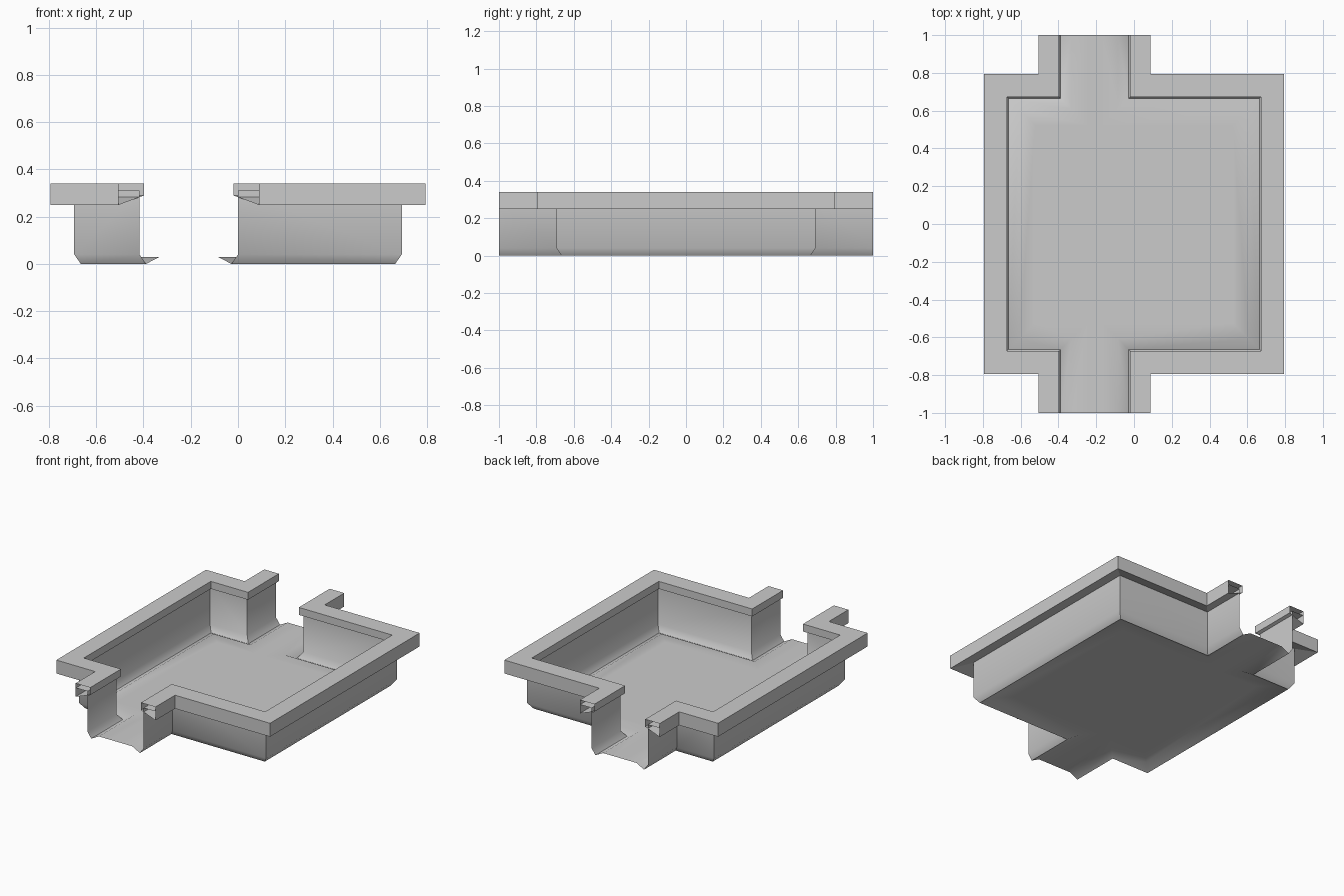
import bpy
import bmesh
import math

if "Cube" in bpy.data.objects:
    bpy.data.objects.remove(bpy.data.objects["Cube"], do_unlink=True)

# One plain stone colour
grey = (0.6, 0.6, 0.6, 1.0)
stone = bpy.data.materials.new("grey stone")
stone.use_nodes = True
stone.diffuse_color = grey
stone.node_tree.nodes["Principled BSDF"].inputs["Base Color"].default_value = grey

CHANNEL = {-1: -0.417, 1: 0.0}   # channel wall x on each side
WALL = 0.693                     # basin wall distance from the centre


def outline(side, channel_inset, basin_inset):
    """Wall line of one half, from the front channel end to the back one."""
    cx = CHANNEL[side] - side * channel_inset
    wx = side * (WALL - basin_inset)
    wy = WALL - basin_inset
    return [(cx, -1), (cx, -wy), (wx, -wy), (wx, wy), (cx, wy), (cx, 1)]


def sweep(bm, side, profile, closed=False):
    """Join the outlines at every (channel inset, basin inset, z) step."""
    rings = [[bm.verts.new((x, y, z)) for x, y in outline(side, c, b)]
             for c, b, z in profile]
    pairs = list(zip(rings, rings[1:]))
    if closed:
        pairs.append((rings[-1], rings[0]))
    for a, b in pairs:
        for i in range(len(a) - 1):
            bm.faces.new((a[i], a[i + 1], b[i + 1], b[i]))
    return rings[-1]


def finish(bm, name):
    mesh = bpy.data.meshes.new(name)
    bm.to_mesh(mesh)
    bm.free()
    mesh.materials.append(stone)
    obj = bpy.data.objects.new(name, mesh)
    bpy.context.collection.objects.link(obj)
    bpy.ops.object.select_all(action='DESELECT')
    obj.select_set(True)
    bpy.context.view_layer.objects.active = obj
    bpy.ops.object.shade_smooth_by_angle(angle=math.radians(45))
    return obj


# Basin: thin sheet with a top flange, walls, a gutter and a raised floor
basin_profile = [(d, d, z) for d, z in (
    (-0.085, 0.31), (0, 0.31), (0, 0.04), (0.028, 0.0), (0.085, 0.03), (0.17, 0.03))]
bm = bmesh.new()
left = sweep(bm, -1, basin_profile)
right = sweep(bm, 1, basin_profile)
floor = bm.faces.new((left[1], right[1], right[4], left[4]))
bm.faces.new((left[0], right[0], right[1], left[1]))
bm.faces.new((left[4], right[4], right[5], left[5]))
for half in (left, right):
    bm.faces.new(half[1:5])
bmesh.ops.recalc_face_normals(bm, faces=bm.faces)
floor.normal_update()
if floor.normal.z < 0:
    bmesh.ops.reverse_faces(bm, faces=bm.faces)
finish(bm, "basin")

# Coping: hollow rim with a sloping underside, open at the channel ends
coping_profile = [(-0.088, -0.1, 0.25), (-0.088, -0.1, 0.34),
                  (0.02, 0.02, 0.34), (0.02, 0.02, 0.29)]
for side, name in ((-1, "right_coping"), (1, "left_coping")):
    bm = bmesh.new()
    sweep(bm, side, coping_profile, closed=True)
    bmesh.ops.recalc_face_normals(bm, faces=bm.faces)
    coping = finish(bm, name)
    coping.data.shade_flat()
